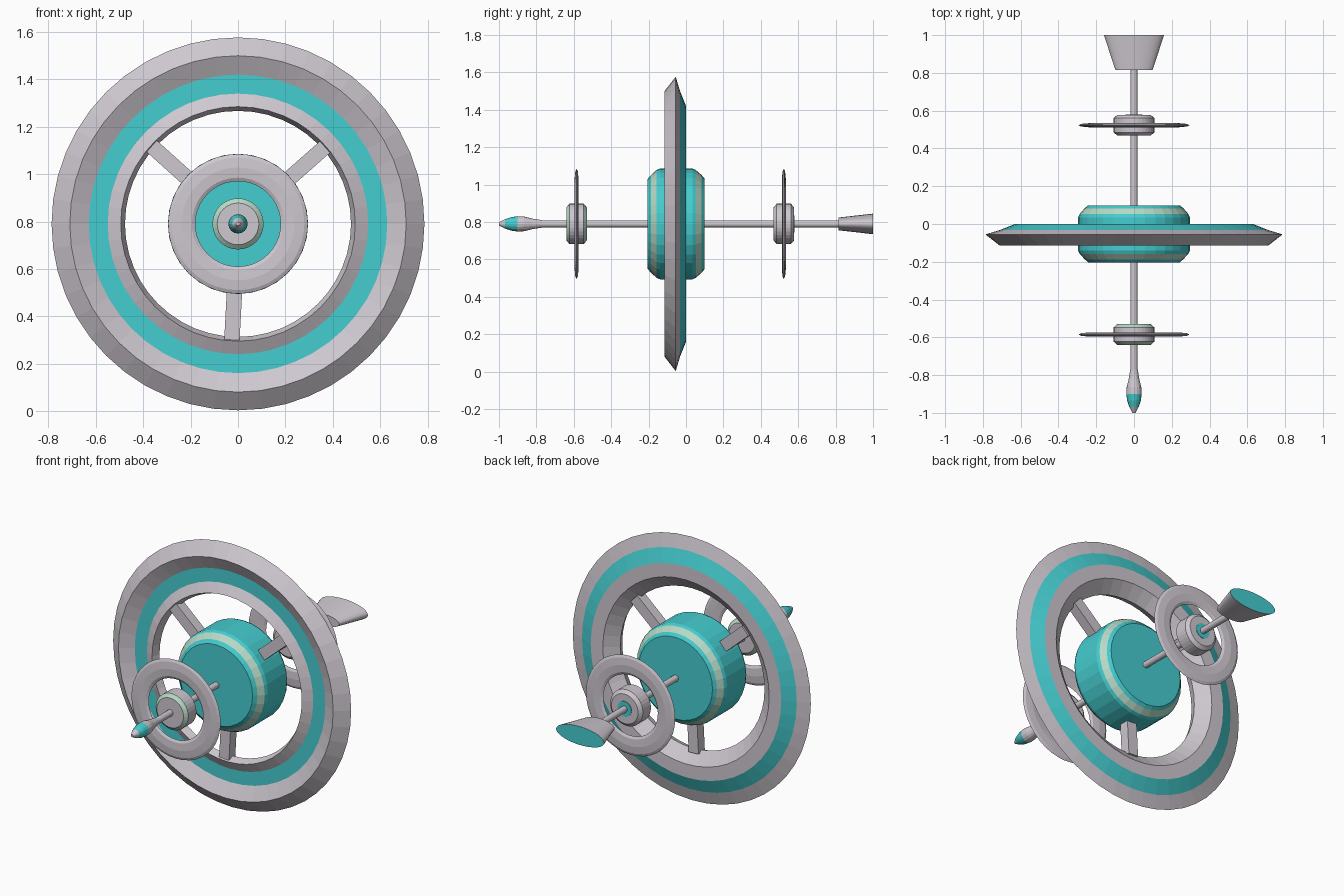
import bpy, bmesh, math
from mathutils import Matrix

if "Cube" in bpy.data.objects:
    bpy.data.objects.remove(bpy.data.objects["Cube"])

AXIS_Z = 0.79          # height of the long axis, which runs along y


def material(name, rgb):
    m = bpy.data.materials.new(name)
    m.diffuse_color = (*rgb, 1)
    m.use_nodes = True
    m.node_tree.nodes["Principled BSDF"].inputs["Base Color"].default_value = m.diffuse_color
    return m


MATS = [material("light_grey", (0.62, 0.58, 0.63)),
        material("teal", (0.06, 0.61, 0.63)),
        material("pale_green", (0.48, 0.70, 0.57))]
GREY, TEAL, PALE = 0, 1, 2


def finish(name, bm, smooth=None):
    bmesh.ops.recalc_face_normals(bm, faces=bm.faces)
    me = bpy.data.meshes.new(name)
    bm.to_mesh(me)
    bm.free()
    for m in MATS:
        me.materials.append(m)
    ob = bpy.data.objects.new(name, me)
    bpy.context.collection.objects.link(ob)
    ob.location.z = AXIS_Z
    if smooth:
        bpy.context.view_layer.objects.active = ob
        ob.select_set(True)
        bpy.ops.object.shade_smooth_by_angle(angle=math.radians(smooth))
        ob.select_set(False)
    return ob


def lathe(name, profile, colours, segs=32, closed=False, caps=(GREY, GREY), flat=(1, 1), smooth=None):
    """Spin (y, radius) points round the y axis; one colour per profile step."""
    bm = bmesh.new()
    rings = []
    for y, r in profile:
        rings.append([bm.verts.new((r * flat[0] * math.cos(2 * math.pi * i / segs), y,
                                    r * flat[1] * math.sin(2 * math.pi * i / segs)))
                      for i in range(segs)])
    n = len(rings)
    for k in range(n if closed else n - 1):
        a, b = rings[k], rings[(k + 1) % n]
        for i in range(segs):
            j = (i + 1) % segs
            bm.faces.new((a[i], a[j], b[j], b[i])).material_index = colours[k % len(colours)]
    if not closed:
        bm.faces.new(rings[0]).material_index = caps[0]
        bm.faces.new(rings[-1]).material_index = caps[1]
    return finish(name, bm, smooth)


# Large outer ring: grooved front with teal floor, teal slope on the back
lathe("outer_ring",
      [(-0.055, 0.787), (-0.115, 0.71), (-0.075, 0.63), (-0.075, 0.55), (-0.105, 0.495),
       (-0.06, 0.477), (0, 0.55), (0, 0.63), (-0.032, 0.71)],
      [GREY, GREY, TEAL, GREY, GREY, GREY, GREY, TEAL, GREY], segs=48, closed=True)

# Central drum with pale stripes on its chamfers
lathe("hub_drum",
      [(-0.205, 0.24), (-0.188, 0.26), (-0.158, 0.288), (-0.14, 0.296),
       (0.035, 0.296), (0.053, 0.288), (0.083, 0.262), (0.098, 0.244)],
      [TEAL, PALE, TEAL, TEAL, TEAL, PALE, TEAL], caps=(TEAL, TEAL))

# Three spokes from drum to ring
for k, deg in enumerate((41.5, 138, 267)):
    bm = bmesh.new()
    bmesh.ops.create_cube(bm, size=1)
    bmesh.ops.transform(bm, verts=bm.verts, matrix=Matrix.Rotation(-math.radians(deg), 4, 'Y')
                        @ Matrix.Translation((0.38, -0.065, 0)) @ Matrix.Diagonal((0.225, 0.06, 0.065, 1)))
    finish(f"spoke_{k + 1}", bm)

# Long axle
lathe("axle", [(-0.80, 0.019), (0.83, 0.019)], [GREY], segs=16, smooth=40)

# Pointed nose with a teal band
lathe("nose",
      [(-1.0, 0.008), (-0.968, 0.025), (-0.935, 0.036), (-0.9, 0.041),
       (-0.865, 0.039), (-0.82, 0.028), (-0.77, 0.02)],
      [GREY, TEAL, TEAL, GREY, GREY, GREY], segs=16)

# Front and back collars, each with a thin floating ring
for side, y, bevel in (("front", -0.585, PALE), ("back", 0.523, GREY)):
    lathe(f"{side}_collar",
          [(y - 0.055, 0.088), (y - 0.038, 0.108), (y + 0.038, 0.108), (y + 0.055, 0.088)],
          [bevel, GREY, bevel])
    lathe(f"{side}_thin_ring",
          [(y, 0.18), (y - 0.008, 0.195), (y - 0.011, 0.238), (y - 0.007, 0.28), (y, 0.295),
           (y + 0.007, 0.28), (y + 0.011, 0.238), (y + 0.008, 0.195)],
          [GREY], segs=40, closed=True)

# Teal plate on the back collar
lathe("collar_plate", [(0.575, 0.045), (0.581, 0.045)], [TEAL], caps=(TEAL, TEAL))

# Flattened flared tail with a teal end
lathe("tail_nozzle", [(0.815, 0.62), (1.0, 1.0)], [GREY], caps=(GREY, TEAL),
      flat=(0.159, 0.055), smooth=40)
